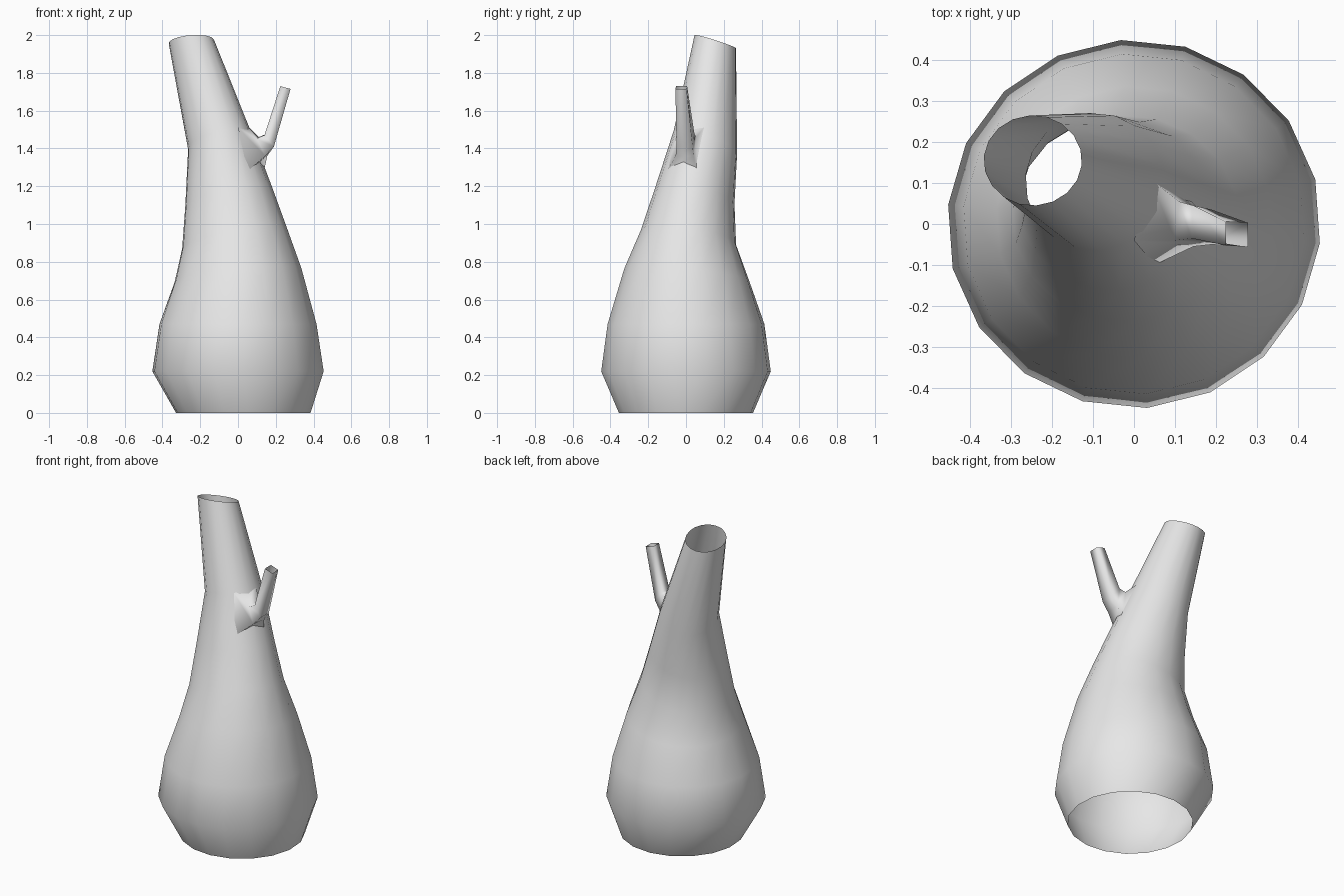
import bpy
import bmesh
from math import sin, cos, radians

SIDES = 18
TWIST = radians(94)

default_cube = bpy.data.objects.get("Cube")
if default_cube:
    bpy.data.objects.remove(default_cube, do_unlink=True)


def make_material(name, color):
    material = bpy.data.materials.new(name)
    material.use_nodes = True
    material.diffuse_color = color
    for node in material.node_tree.nodes:
        if node.type == 'BSDF_PRINCIPLED':
            node.inputs["Base Color"].default_value = color
    return material


def tilted_ring(center, radii, tilt):
    """Points of an ellipse whose height slopes along x and y."""
    points = []
    for step in range(SIDES):
        angle = TWIST + radians(360) * step / SIDES
        dx = radii[0] * cos(angle)
        dy = radii[1] * sin(angle)
        dz = tilt[0] * dx + tilt[1] * dy
        points.append((center[0] + dx, center[1] + dy, center[2] + dz))
    return points


def make_open_tube(name, rings, material):
    """Skin a row of rings with quads, leaving both ends open."""
    bm = bmesh.new()
    loops = [[bm.verts.new(point) for point in ring] for ring in rings]
    for lower, upper in zip(loops, loops[1:]):
        count = len(lower)
        for i in range(count):
            j = (i + 1) % count
            face = bm.faces.new((lower[i], lower[j], upper[j], upper[i]))
            face.smooth = True
    mesh = bpy.data.meshes.new(name)
    bm.to_mesh(mesh)
    bm.free()
    mesh.materials.append(material)
    tube = bpy.data.objects.new(name, mesh)
    bpy.context.collection.objects.link(tube)
    return tube


bark = make_material("plain grey", (0.8, 0.8, 0.8, 1))

# Trunk: wide foot, leaning and narrowing to an open slanted top
trunk_rings = [
    tilted_ring(center=(0.028, 0, 0), radii=(0.358, 0.356), tilt=(0, 0)),
    tilted_ring(center=(0, 0, 0.22), radii=(0.456, 0.45), tilt=(0, 0)),
    tilted_ring(center=(0, 0, 0.47), radii=(0.418, 0.416), tilt=(0, 0)),
    tilted_ring(center=(0, 0.005, 0.73), radii=(0.337, 0.332), tilt=(0.1, -0.1)),
    tilted_ring(center=(-0.02, 0.014, 0.93), radii=(0.277, 0.252), tilt=(0.2, -0.15)),
    tilted_ring(center=(-0.05, 0.047, 1.15), radii=(0.23, 0.21), tilt=(0.2, -0.2)),
    tilted_ring(center=(-0.095, 0.103, 1.435), radii=(0.17, 0.168), tilt=(0.2, -0.35)),
    tilted_ring(center=(-0.247, 0.155, 1.965), radii=(0.12, 0.11), tilt=(0.07, -0.32)),
]
make_open_tube("trunk", trunk_rings, bark)

# Branch: four-sided stub flaring into the trunk, bent upward, open at the tip
branch_root = [(0.04, 0.11, 1.53), (0, -0.04, 1.51), (0.05, -0.1, 1.28), (0.135, 0.06, 1.27)]
branch_collar = [(0.11, 0.055, 1.46), (0.1, -0.04, 1.45), (0.145, -0.055, 1.36), (0.155, 0.04, 1.36)]
branch_elbow = [(0.145, 0.045, 1.475), (0.14, -0.035, 1.47), (0.19, -0.05, 1.41), (0.19, 0.035, 1.41)]
branch_tip = [(0.224, 0.006, 1.73), (0.224, -0.052, 1.73), (0.278, -0.056, 1.715), (0.278, 0.003, 1.715)]
make_open_tube("branch", [branch_root, branch_collar, branch_elbow, branch_tip], bark)
